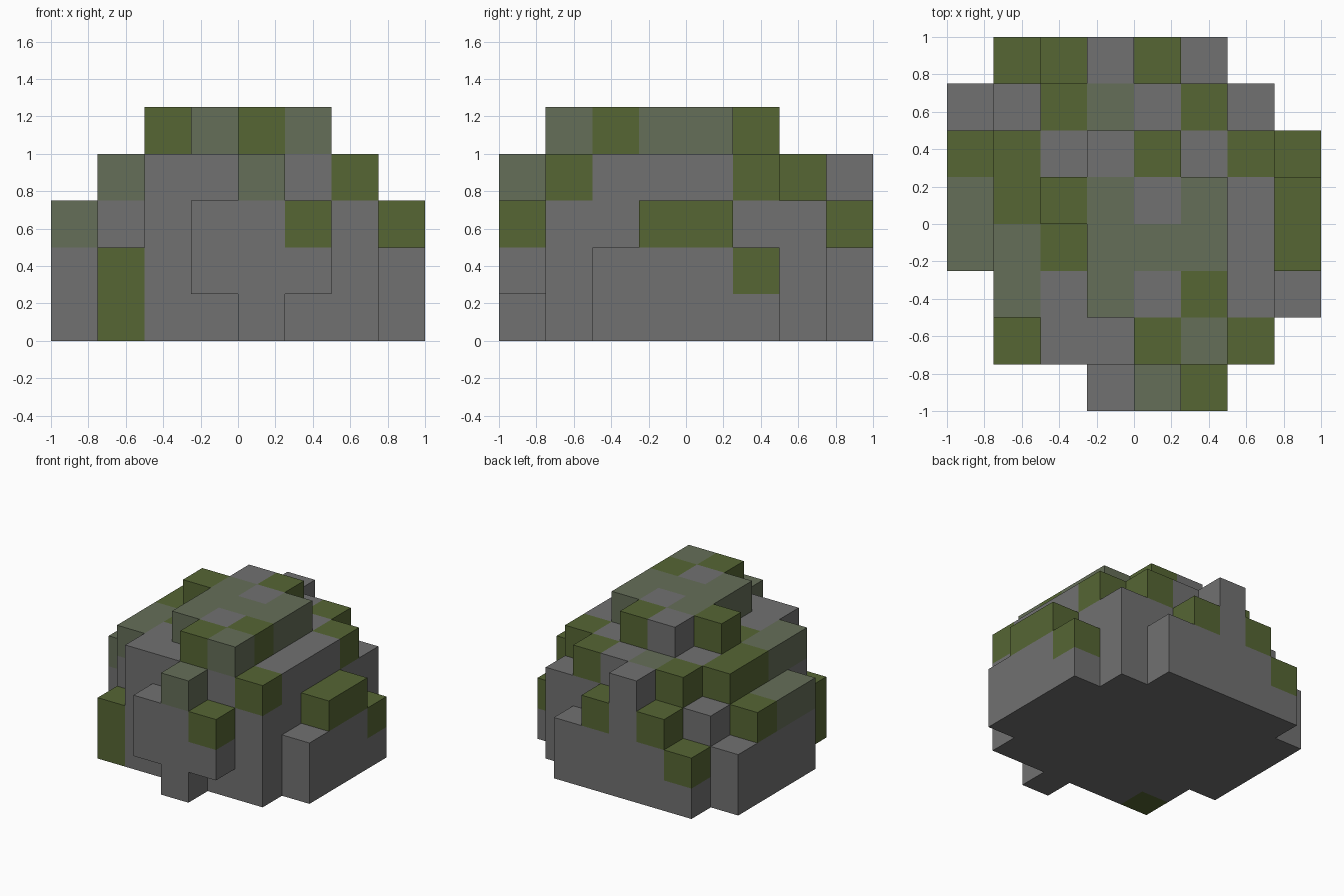
import bpy
import bmesh
from mathutils import Vector

cube = bpy.data.objects.get("Cube")
if cube:
    bpy.data.objects.remove(cube, do_unlink=True)

SIZE = 0.25   # edge of one block
HALF = 4      # blocks from the centre to the edge

# Column heights in blocks, back row first, x from left to right
HEIGHTS = [
    ".23432..",
    "2344443.",
    "34455442",
    "34555543",
    "34455543",
    ".4455542",
    ".244554.",
    "...343..",
]
# Covering of each column's top block: s stone, G moss, M thin moss
COVER = [
    ".GGsGs..",
    "ssGMsGs.",
    "GGssGsGG",
    "MGGMsMsG",
    "MMGMMMsG",
    ".MsMsGss",
    ".GssGMG.",
    "...sMG..",
]
KINDS = "sGM"


def make_material(name, colour):
    mat = bpy.data.materials.new(name)
    mat.use_nodes = True
    mat.diffuse_color = (*colour, 1)
    bsdf = mat.node_tree.nodes["Principled BSDF"]
    bsdf.inputs["Base Color"].default_value = (*colour, 1)
    bsdf.inputs["Roughness"].default_value = 0.9
    return mat


materials = [
    make_material("stone grey", (0.165, 0.165, 0.165)),
    make_material("moss green", (0.093, 0.133, 0.034)),
    make_material("mossy stone", (0.130, 0.156, 0.098)),
]

# Fill the columns: stone below, the covering on the top block
blocks = {}
for row, (heights, cover) in enumerate(zip(HEIGHTS, COVER)):
    y = len(HEIGHTS) - 1 - row
    for x, (h, kind) in enumerate(zip(heights, cover)):
        if h == ".":
            continue
        for z in range(int(h)):
            blocks[x, y, z] = KINDS.index(kind) if z == int(h) - 1 else 0

# The front ledge overhangs on both sides of its foot
del blocks[3, 0, 0], blocks[5, 0, 0]
# The low front corner is moss down to the ground
blocks[1, 1, 0] = KINDS.index("G")

# Outer skin only: one quad wherever a block meets air
bm = bmesh.new()
for cell, kind in blocks.items():
    centre = Vector(cell) + Vector((0.5, 0.5, 0.5))
    for axis in range(3):
        for sign in (-1, 1):
            normal = Vector((0, 0, 0))
            normal[axis] = sign
            if tuple(int(c + n) for c, n in zip(cell, normal)) in blocks:
                continue
            u = Vector((0, 0, 0))
            u[(axis + 1) % 3] = 0.5
            v = normal.cross(u)
            mid = centre + normal / 2
            corners = (mid - u - v, mid + u - v, mid + u + v, mid - u + v)
            face = bm.faces.new([bm.verts.new(p) for p in corners])
            face.material_index = kind

bmesh.ops.remove_doubles(bm, verts=bm.verts, dist=0.001)
bmesh.ops.translate(bm, verts=bm.verts, vec=(-HALF, -HALF, 0))
bmesh.ops.scale(bm, verts=bm.verts, vec=(SIZE, SIZE, SIZE))

mesh = bpy.data.meshes.new("mossy_boulder")
bm.to_mesh(mesh)
bm.free()
for mat in materials:
    mesh.materials.append(mat)
boulder = bpy.data.objects.new("mossy_boulder", mesh)
bpy.context.collection.objects.link(boulder)
